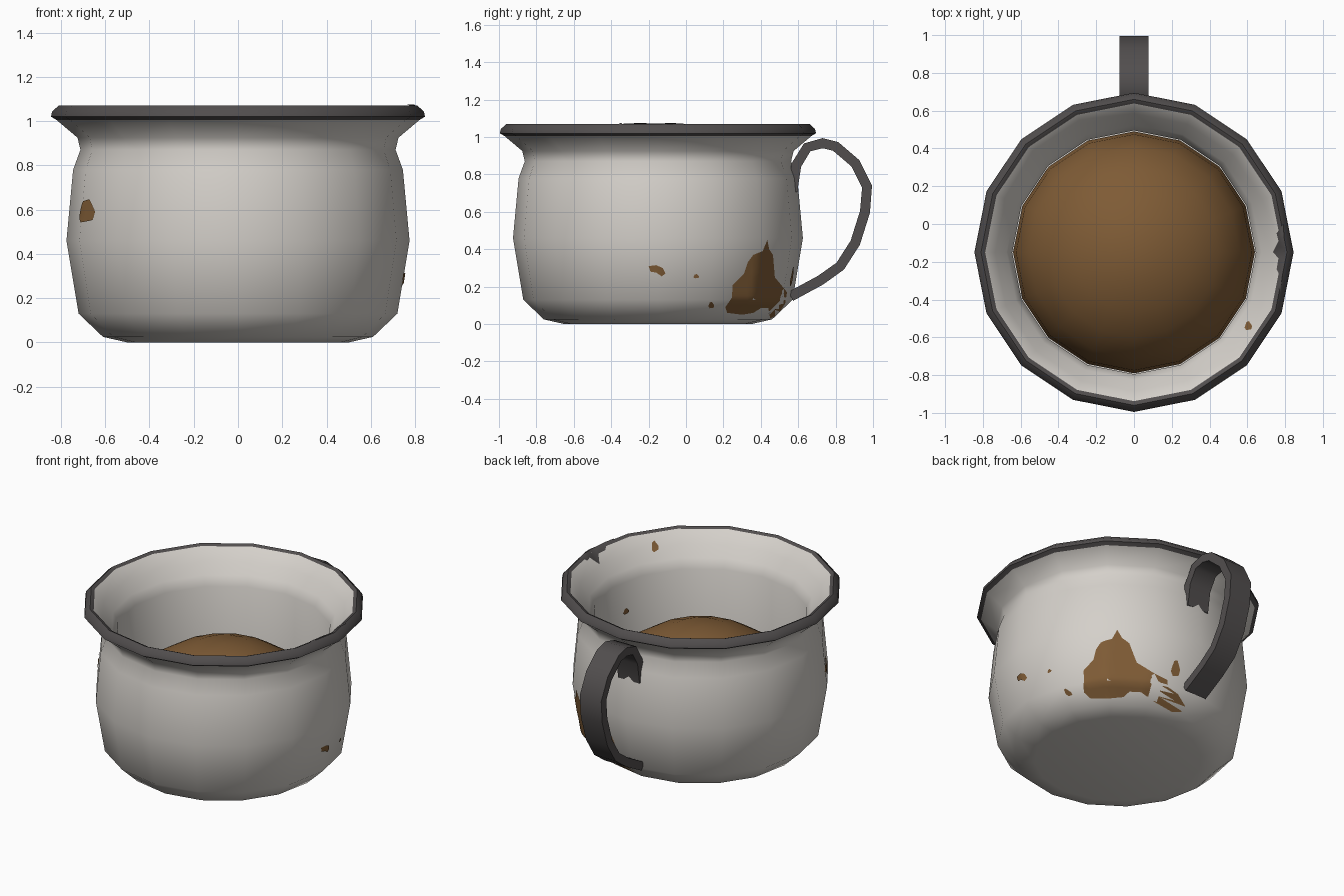
import bpy, bmesh, math
from mathutils import Vector
from mathutils.bvhtree import BVHTree

if "Cube" in bpy.data.objects:
    bpy.data.objects.remove(bpy.data.objects["Cube"])

CY = -0.15      # pot axis offset in y
SIDES = 16


def material(name, rgb):
    m = bpy.data.materials.new(name)
    m.diffuse_color = (*rgb, 1)
    m.use_nodes = True
    m.node_tree.nodes["Principled BSDF"].inputs["Base Color"].default_value = m.diffuse_color
    return m


enamel = material("white enamel", (0.66, 0.63, 0.59))
iron = material("dark iron", (0.083, 0.076, 0.076))
rust = material("rust brown", (0.21, 0.105, 0.036))


def finish(name, bm, mats, smooth=True, recalc=True):
    if recalc:
        bmesh.ops.recalc_face_normals(bm, faces=bm.faces)
    me = bpy.data.meshes.new(name)
    bm.to_mesh(me)
    ob = bpy.data.objects.new(name, me)
    bpy.context.collection.objects.link(ob)
    for m in mats:
        me.materials.append(m)
    if smooth:
        bpy.ops.object.select_all(action='DESELECT')
        ob.select_set(True)
        bpy.context.view_layer.objects.active = ob
        bpy.ops.object.shade_smooth_by_angle(angle=math.radians(50))
    return ob


def lathe(profile, dark=()):
    """Spin (radius, z) points around the pot axis; dark = band indices in iron."""
    bm = bmesh.new()
    rings = []
    for r, z in profile:
        if r == 0:
            rings.append([bm.verts.new((0, CY, z))] * SIDES)
        else:
            rings.append([bm.verts.new((r * math.cos(t), CY + r * math.sin(t), z))
                          for t in (2 * math.pi * i / SIDES for i in range(SIDES))])
    for k, (a, b) in enumerate(zip(rings, rings[1:])):
        for i in range(SIDES):
            j = (i + 1) % SIDES
            corners = list(dict.fromkeys((a[i], a[j], b[j], b[i])))
            bm.faces.new(corners).material_index = 1 if k in dark else 0
    return bm


# Pot: outer wall, rolled iron rim, flared lip, inner wall and floor
pot_profile = [(0, 0), (0.50, 0), (0.61, 0.025), (0.72, 0.13), (0.775, 0.46),
               (0.745, 0.78), (0.712, 0.87), (0.725, 0.925), (0.82, 1.005),
               (0.845, 1.02), (0.84, 1.043), (0.81, 1.07), (0.788, 1.06),
               (0.735, 0.985), (0.675, 0.92), (0.645, 0.86), (0.645, 0.15), (0, 0.15)]
pot_bm = lathe(pot_profile, dark=(8, 9, 10, 11))
finish("pot", pot_bm, [enamel, iron])
wall = BVHTree.FromBMesh(pot_bm)

# Domed brown contents
finish("contents", lathe([(0.64, 0.18), (0.625, 0.35), (0.56, 0.50), (0.45, 0.62),
                          (0.32, 0.70), (0.17, 0.76), (0, 0.78)]), [rust])

# Handle: flat iron strap swept along a hooked path
path = [Vector(p) for p in [(0.568, 0.71), (0.59, 0.85), (0.648, 0.945), (0.73, 0.967),
                            (0.80, 0.95), (0.905, 0.86), (0.968, 0.735), (0.957, 0.60),
                            (0.905, 0.435), (0.825, 0.31), (0.72, 0.235), (0.56, 0.148)]]
bm = bmesh.new()
loops = []
for i, p in enumerate(path):
    t = (path[min(i + 1, len(path) - 1)] - path[max(i - 1, 0)]).normalized()
    n = Vector((-t.y, t.x)) * 0.027
    loops.append([bm.verts.new((x, p.x + s * n.x, p.y + s * n.y))
                  for x, s in ((-0.078, -1), (0.078, -1), (0.078, 1), (-0.078, 1))])
for a, b in zip(loops, loops[1:]):
    for i in range(4):
        j = (i + 1) % 4
        bm.faces.new((a[i], a[j], b[j], b[i]))
bm.faces.new(loops[0])
bm.faces.new(loops[-1])
finish("handle", bm, [iron])


def patch(name, outline, origin, u, v, mat=rust):
    """Lay a flat outline (u, v coordinates) onto the pot along the ray u x v reversed."""
    origin, u, v = Vector(origin), Vector(u), Vector(v)
    d = -u.cross(v)
    bm = bmesh.new()
    bm.faces.new([bm.verts.new((a, b, 0)) for a, b in outline])
    # fine grid cuts so the plate follows the wall
    for axis in (0, 1):
        vals = [p[axis] for p in outline]
        c = math.floor(min(vals) / 0.025) * 0.025
        while c < max(vals):
            co, no = [0, 0, 0], [0, 0, 0]
            co[axis], no[axis] = c + 0.0011, 1
            bmesh.ops.bisect_plane(bm, geom=bm.verts[:] + bm.edges[:] + bm.faces[:],
                                   plane_co=co, plane_no=no)
            c += 0.025
    bmesh.ops.triangulate(bm, faces=bm.faces)
    missed = []
    for vert in bm.verts:
        start = origin + u * vert.co.x + v * vert.co.y
        hit = wall.ray_cast(start, d)[0]
        if hit is None:
            missed.append(vert)
        else:
            vert.co = hit - d * 0.006
    bmesh.ops.delete(bm, geom=missed, context='VERTS')
    for f in bm.faces:
        f.normal_update()
        if f.normal.dot(d) > 0:
            f.normal_flip()
    finish(name, bm, [mat], recalc=False)


def blob(cu, cv, ru, rv):
    """Small irregular oval outline."""
    return [(cu + ru * k * math.cos(t), cv + rv * k * math.sin(t))
            for t, k in ((math.tau * i / 9, (1, 0.8, 1.05)[i % 3]) for i in range(9))]


# Rust patches on the right wall
right = ((2, 0, 0), (0, 1, 0), (0, 0, 1))
patch("large_rust_patch", [
    (0.21, 0.09), (0.22, 0.06), (0.30, 0.05), (0.36, 0.06), (0.40, 0.085), (0.44, 0.085),
    (0.45, 0.03), (0.49, 0.05), (0.53, 0.11), (0.54, 0.17), (0.50, 0.22), (0.475, 0.25),
    (0.465, 0.37), (0.445, 0.40), (0.435, 0.45), (0.41, 0.39), (0.36, 0.37), (0.33, 0.33),
    (0.31, 0.27), (0.25, 0.21), (0.245, 0.14)], *right)
patch("rust_spot_oval", [(-0.20, 0.31), (-0.19, 0.28), (-0.16, 0.275), (-0.13, 0.255),
                         (-0.11, 0.27), (-0.125, 0.30), (-0.16, 0.315)], *right)
patch("rust_spot_small", blob(0.055, 0.255, 0.015, 0.012), *right)
patch("rust_spot_low", blob(0.135, 0.10, 0.016, 0.018), *right)

# Rust beside the handle and on the front left wall
patch("rust_spot_back", blob(-0.15, 0.25, 0.03, 0.055), (0, 2, 0), (-1, 0, 0), (0, 0, 1))
patch("rust_spot_left", blob(0.18, 0.59, 0.06, 0.055), (-2, CY - 0.15, 0), (0, -1, 0), (0, 0, 1))

# Rust and chipped enamel on the lip, and a spot on the inner wall
above = ((0, 0, 2), (1, 0, 0), (0, 1, 0))
patch("rust_spot_lip", blob(0.605, -0.54, 0.02, 0.025), *above)
patch("chipped_lip", [(0.79, 0.0), (0.755, -0.05), (0.765, -0.09), (0.735, -0.15),
                      (0.765, -0.18), (0.755, -0.24), (0.775, -0.28), (0.765, -0.34),
                      (0.775, -0.36), (0.80, -0.15)], *above, mat=iron)
a = math.radians(-10)
patch("rust_spot_inside", blob(0, 0.67, 0.025, 0.02), (0, CY, 0),
      (math.sin(a), -math.cos(a), 0), (0, 0, 1))
